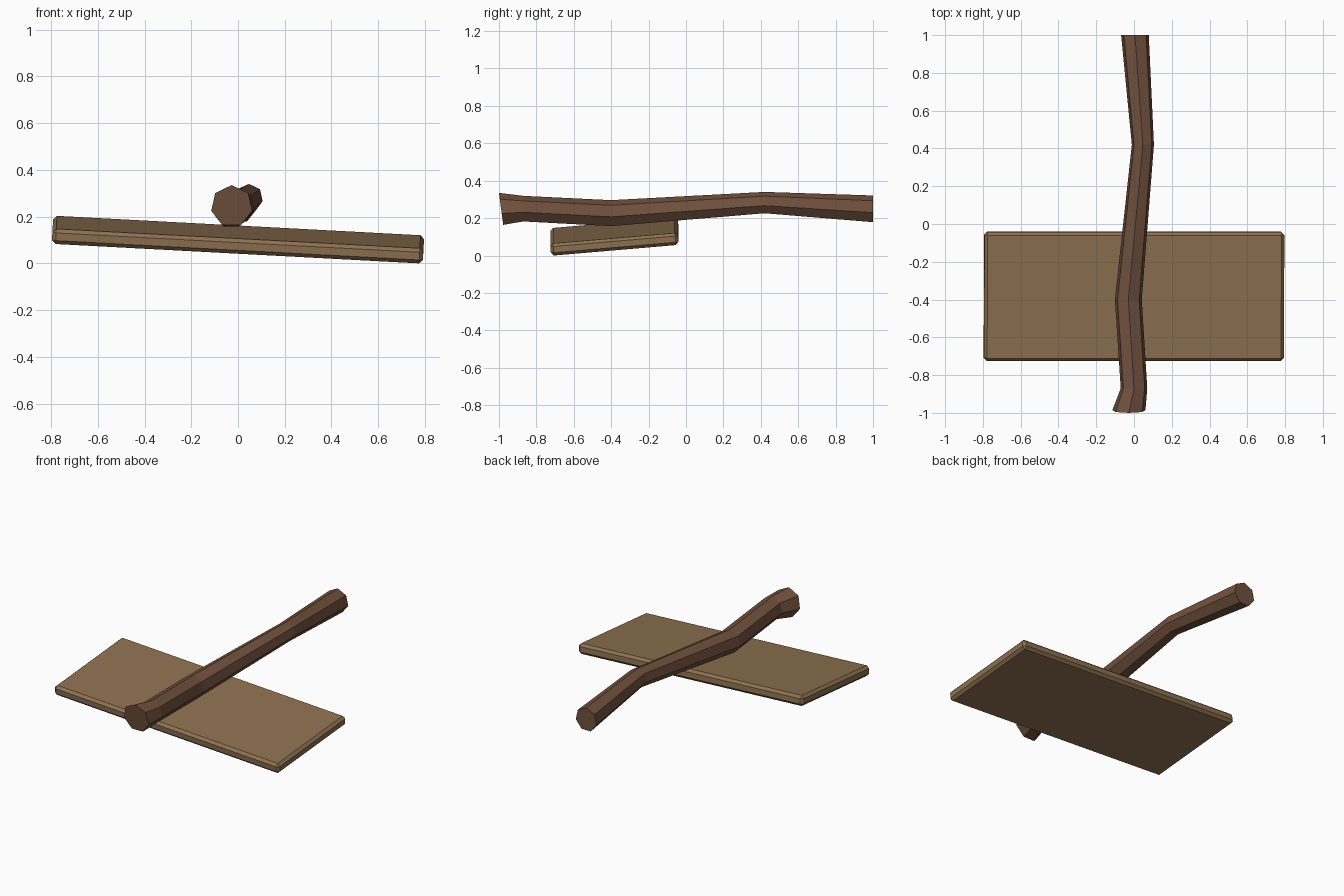
import bpy, bmesh, math
from mathutils import Matrix, Vector

if "Cube" in bpy.data.objects:
    bpy.data.objects.remove(bpy.data.objects["Cube"])


def material(name, color):
    m = bpy.data.materials.new(name)
    m.diffuse_color = (*color, 1)
    m.use_nodes = True
    m.node_tree.nodes["Principled BSDF"].inputs["Base Color"].default_value = m.diffuse_color
    return m


def add_object(name, bm, mat):
    bmesh.ops.recalc_face_normals(bm, faces=bm.faces)
    me = bpy.data.meshes.new(name)
    bm.to_mesh(me)
    bm.free()
    me.materials.append(mat)
    ob = bpy.data.objects.new(name, me)
    bpy.context.collection.objects.link(ob)
    return ob


plank_brown = material("plank brown", (0.27, 0.165, 0.082))
bark_brown = material("bark brown", (0.165, 0.082, 0.047))

# Plank: chamfered board resting at a tilt
bm = bmesh.new()
bmesh.ops.create_cube(bm, size=1, matrix=Matrix.Diagonal((1.59, 0.685, 0.065, 1)))
bmesh.ops.bevel(bm, geom=bm.edges[:], offset=0.016, segments=1, affect='EDGES')
tilt = Matrix.Rotation(math.radians(3.05), 4, 'Y') @ Matrix.Rotation(math.radians(4.9), 4, 'X')
bmesh.ops.transform(bm, matrix=tilt, verts=bm.verts)
lowest = min(v.co.z for v in bm.verts)
bmesh.ops.translate(bm, vec=(0, -0.383, -lowest), verts=bm.verts)
add_object("plank", bm, plank_brown)

# Branch: seven-sided crooked log; rings are (x, y, z, radius, end lean)
rings = [(-0.027, -0.988, 0.245, 0.09, 0.012),
         (0.0, -0.87, 0.247, 0.072, 0),
         (-0.03, -0.40, 0.223, 0.073, 0),
         (0.047, 0.42, 0.28, 0.06, 0),
         (0.005, 1.0, 0.246, 0.075, 0)]
SIDES = 7
bm = bmesh.new()
loops = []
for x, y, z, r, lean in rings:
    loop = []
    for i in range(SIDES):
        a = math.tau * i / SIDES
        loop.append(bm.verts.new(Vector((x + r * math.sin(a),
                                         y - lean * math.cos(a),
                                         z + r * math.cos(a)))))
    loops.append(loop)
for a, b in zip(loops, loops[1:]):
    for i in range(SIDES):
        j = (i + 1) % SIDES
        bm.faces.new((a[i], a[j], b[j], b[i]))
bm.faces.new(loops[0])
bm.faces.new(loops[-1])
add_object("branch", bm, bark_brown)
